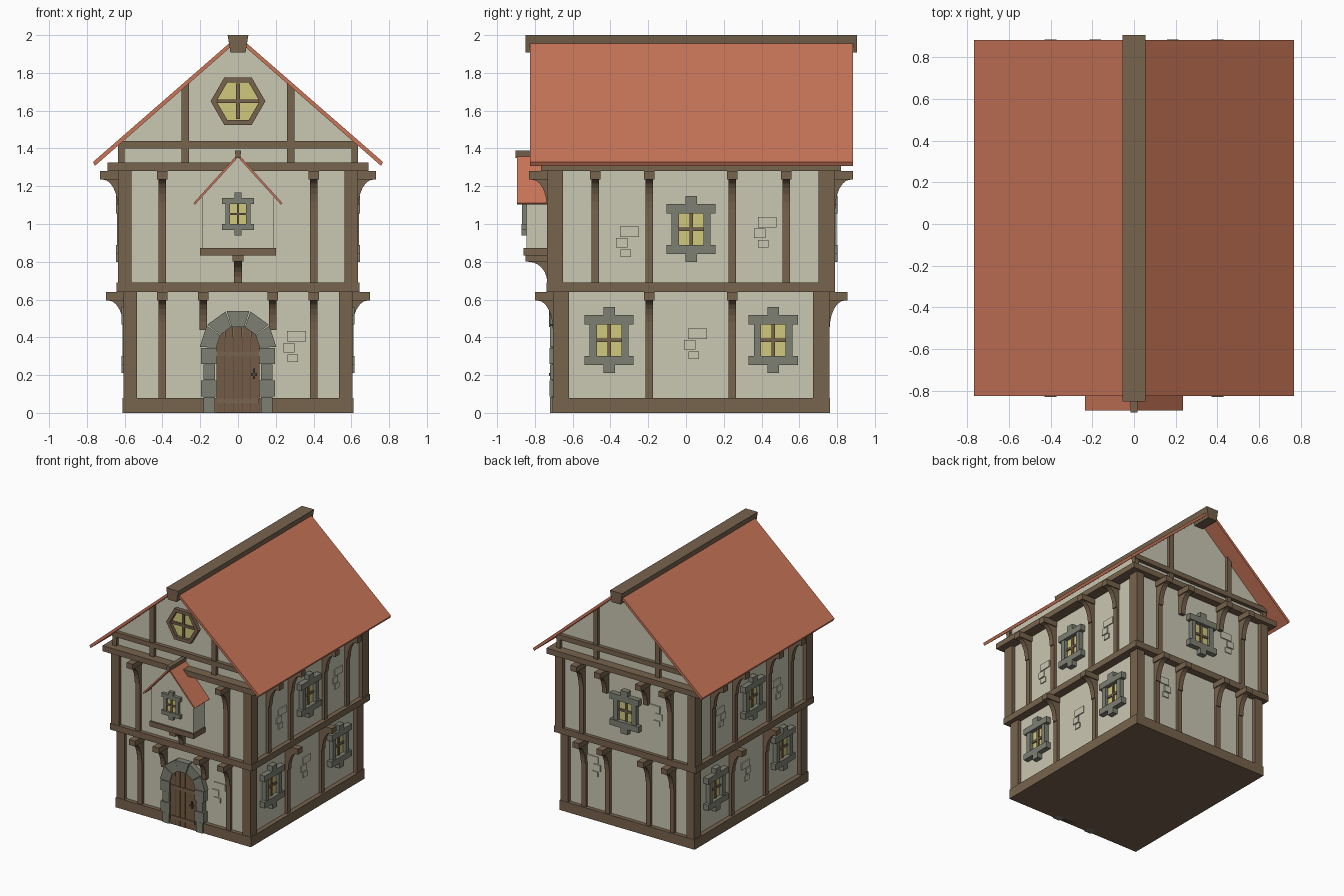
import bpy, bmesh, math

if "Cube" in bpy.data.objects:
    bpy.data.objects.remove(bpy.data.objects["Cube"])

def material(name, r, g, b):
    m = bpy.data.materials.new(name)
    lin = lambda c: (c / 255 / 12.92) if c < 11 else ((c / 255 + 0.055) / 1.055) ** 2.4
    m.diffuse_color = (lin(r), lin(g), lin(b), 1)
    m.use_nodes = True
    m.node_tree.nodes["Principled BSDF"].inputs["Base Color"].default_value = m.diffuse_color
    return m

PLASTER = material("plaster", 202, 199, 178)
TIMBER = material("timber", 119, 99, 77)
ROOF = material("roof_clay", 200, 117, 88)
STONE = material("grey_stone", 126, 128, 114)
GLASS = material("yellow_glass", 208, 200, 124)
DOOR = material("door_wood", 116, 91, 69)
IRON = material("dark_iron", 78, 68, 58)

def build(name, mat, solids):
    """Join prisms, each a (base ring, top ring) pair, into one object."""
    bm = bmesh.new()
    for lo, hi in solids:
        a = [bm.verts.new(p) for p in lo]
        b = [bm.verts.new(p) for p in hi]
        bm.faces.new(a)
        bm.faces.new(b)
        for i in range(len(a)):
            j = (i + 1) % len(a)
            bm.faces.new((a[i], a[j], b[j], b[i]))
    bmesh.ops.recalc_face_normals(bm, faces=bm.faces[:])
    me = bpy.data.meshes.new(name)
    bm.to_mesh(me)
    bm.free()
    me.materials.append(mat)
    ob = bpy.data.objects.new(name, me)
    bpy.context.collection.objects.link(ob)
    return ob

def panel(put, pts, o0, o1):
    """Outline in (u, z), thickened along the wall's outward direction."""
    return [put(u, o0, z) for u, z in pts], [put(u, o1, z) for u, z in pts]

def slab(put, u0, u1, z0, z1, o0, o1):
    return panel(put, [(u0, z0), (u1, z0), (u1, z1), (u0, z1)], o0, o1)

def ybox(x0, x1, y0, y1, z0, z1):
    return slab(lambda u, o, z: (u, o, z), x0, x1, z0, z1, y0, y1)

# Wall frames: u runs along the wall, o outward from the post face
def wall(side, lift=0.0):
    return {"front": lambda u, o, z: (u, -0.705 - lift - o, z),
            "back": lambda u, o, z: (u, 0.76 + lift + o, z),
            "right": lambda u, o, z: (0.605 + lift + o, u, z),
            "left": lambda u, o, z: (-0.605 - lift - o, u, z)}[side]

IN = -0.03     # plaster sits behind the post faces

def bracket(put, u, top, height=0.2, reach=0.095, w=0.02):
    """Square head on a concave curved brace."""
    head = top - 0.045 * height / 0.2
    n = 6
    pts = [(IN, top - height), (0, top - height)]
    for i in range(n + 1):
        t = math.pi / 2 * i / n
        pts.append(((reach - .015) * (1 - math.cos(t)),
                    top - height + (head - top + height) * math.sin(t)))
    pts.append((IN, head))
    return [([put(u - w, o, z) for o, z in pts], [put(u + w, o, z) for o, z in pts]),
            slab(put, u - w - .008, u + w + .008, head, top, IN, reach)]

def window(name, put, u, z, s=1.0, base=IN, depth=0.042):
    def q(u0, u1, z0, z1, o):
        return slab(put, u + u0 * s, u + u1 * s, z + z0 * s, z + z1 * s, base - .005, base + o)
    frame = []
    for k in (-1, 1):
        frame += [q(-.13, .13, *sorted((k * .083, k * .132)), depth),
                  q(-.03, .03, *sorted((k * .132, k * .175)), depth),
                  q(*sorted((k * .065, k * .103)), -.083, .083, depth * .85)]
    build(name + "_stone_frame", STONE, frame)
    build(name + "_glass", GLASS, [q(-.066, .066, -.084, .084, .008)])
    build(name + "_muntins", TIMBER, [q(-.009, .009, -.084, .084, .018),
                                      q(-.066, .066, -.009, .009, .018)])

# Plaster storeys, sill and floor beams
build("ground_walls", PLASTER, [ybox(-.575, .575, -.675, .73, .04, .66)])
build("upper_walls", PLASTER, [ybox(-.605, .605, -.705, .76, .66, 1.3)])
build("sill", TIMBER, [ybox(-.612, .612, -.708, .763, 0, .08)])
build("floor_beam", TIMBER, [ybox(-.642, .642, -.738, .788, .64, .69)])
build("eaves_beam", TIMBER, [ybox(-.69, .69, -.768, .82, 1.28, 1.325)])

# Corner posts
posts = []
for sx in (-1, 1):
    for z0, z1, lift in ((.08, .64, 0), (.69, 1.28, .03)):
        x0, x1 = sorted((sx * (.535 + lift), sx * (.605 + lift)))
        posts += [ybox(x0, x1, -.705 - lift, -.62 - lift, z0, z1),
                  ybox(x0, x1, .672 + lift, .76 + lift, z0, z1)]
build("corner_posts", TIMBER, posts)

# Studs and curved brackets: (position, stud foot) for each storey
LOW, UP = (.08, .64, 0), (.69, 1.28, .03)
layout = {
    ("front", LOW): [(-.4, .08), (-.185, .45), (.185, .45), (.4, .08)],
    ("front", UP): [(-.4, .69), (.4, .69)],
    ("back", LOW): [(-.4, .08), (-.185, .08), (.185, .08), (.4, .08)],
    ("back", UP): [(-.4, .69), (-.185, 1.08), (.185, 1.08), (.4, .69)]}
for side in ("left", "right"):
    layout[side, LOW] = [(-.195, .08), (.245, .08)]
    layout[side, UP] = [(-.48, .69), (-.195, .69), (.245, .69), (.53, .69)]
for (side, (z0, z1, lift)), studs in layout.items():
    put, solids = wall(side, lift), []
    for u, foot in studs:
        solids += [slab(put, u - .02, u + .02, foot, z1, IN - .01, -.008)]
        solids += bracket(put, u, z1)
    build(f"{side}_{'lower' if lift == 0 else 'upper'}_studs", TIMBER, solids)

# Windows
for side in ("left", "right"):
    window(side + "_lower_window_a", wall(side), -.407, .385)
    window(side + "_lower_window_b", wall(side), .462, .385)
    window(side + "_upper_window", wall(side, .03), .027, .973)
window("back_upper_window", wall("back", .03), 0, .973)

# Exposed bricks in the plaster
bricks = [(.04, .06, .1, .055), (0, 0, .06, .05), (.02, -.055, .055, .04)]
for side, lift, u, z in (("front", 0, .27, .345), ("back", 0, .29, .42), ("back", .03, -.29, 1.0),
                         ("left", 0, .02, .36), ("right", 0, .02, .36),
                         ("left", .03, .39, .95), ("right", .03, .39, .95),
                         ("left", .03, -.34, .9), ("right", .03, -.34, .9)):
    put = wall(side, lift)
    build(side + "_bricks", PLASTER,
          [slab(put, u + a - w / 2, u + a + w / 2, z + b - h / 2, z + b + h / 2, IN - .01, IN + .008)
           for a, b, w, h in bricks])

# Door: planks rising under the arch, bands and handle
front = wall("front")
ARC = .345
planks = []
for i in range(5):
    u0, u1 = -.115 + i * .046, -.115 + i * .046 + .043
    top = lambda u: ARC + math.sqrt(max(0, .12 ** 2 - u * u))
    planks.append(panel(front, [(u0, .005), (u1, .005), (u1, top(u1)), (u0, top(u0))], IN - .01, .006))
build("door_planks", DOOR, planks)
build("door_backing", IRON, [slab(front, -.115, .115, 0, .4, IN - .01, .004)])
build("door_bands", TIMBER, [slab(front, -.11, .11, z, z + .025, 0, .012) for z in (.05, .3)])
build("door_handle", IRON, [slab(front, .07, .1, .195, .21, 0, .02),
                            slab(front, .08, .09, .18, .235, 0, .016)])

# Stone door surround: alternating jambs and five arch stones
stones = []
for k in (-1, 1):
    for i in range(4):
        outer = .195 if i % 2 else .182
        inner = .112 if i % 2 else .122
        u0, u1 = sorted((k * outer, k * inner))
        stones.append(slab(front, u0, u1, i * .0865, i * .0865 + .084, IN - .01, .014 + .004 * (i % 2)))
for i in range(5):
    a0, a1 = math.pi * i / 5 + .015, math.pi * (i + 1) / 5 - .015
    ring = [(r * math.cos(a), ARC + r * math.sin(a))
            for r, a in ((.115, a0), (.203, a0), (.203, a1), (.115, a1))]
    stones.append(panel(front, ring, IN - .01, .02 if i == 2 else .015))
build("door_surround", STONE, stones)

# Main roof, ridge and gable
soffit = lambda x: 1.308 + (.765 - abs(x)) * .867
flat = lambda u, o, z: (u, o, z)
for k, name in ((-1, "left"), (1, "right")):
    build(name + "_roof_slope", ROOF, [panel(flat, [
        (0, soffit(0)), (k * .757, 1.308), (k * .768, 1.328), (0, soffit(0) + .026)], -.825, .883)])
build("ridge_beam", TIMBER, [panel(flat, [(-.04, 1.908), (.04, 1.908), (.055, 2), (-.055, 2)], -.85, .905)])
build("attic_wall", PLASTER, [panel(flat, [
    (-.615, 1.3), (.615, 1.3), (.615, soffit(.615)), (0, soffit(0)), (-.615, soffit(.615))], -.69, .745)])
gable = []
for y0, y1 in ((-.715, -.68), (.735, .77)):
    gable.append(ybox(-.635, .635, y0 - .006, y1 + .006, 1.4, 1.44))
    for k in (-1, 1):
        gable.append(panel(flat, [(k * .26, 1.32), (k * .30, 1.32), (k * .30, soffit(.30)),
                                  (k * .26, soffit(.26))], y0, y1))
        gable.append(ybox(*sorted((k * .6, k * .635)), y0, y1, 1.32, 1.4))
build("gable_timbers", TIMBER, gable)

# Hexagonal gable window
hexagon = lambda r: [(r * math.cos(i * math.pi / 3), 1.65 + r * math.sin(i * math.pi / 3)) for i in range(6)]
inner, outer = hexagon(.114), hexagon(.145)
build("hexagon_frame", TIMBER, [panel(flat, [inner[i], outer[i], outer[i - 5], inner[i - 5]], -.68, -.722)
                                for i in range(6)])
build("hexagon_glass", GLASS, [panel(flat, inner, -.68, -.697)])
build("hexagon_muntins", TIMBER, [ybox(-.01, .01, -.71, -.68, 1.555, 1.745),
                                  ybox(-.11, .11, -.71, -.68, 1.64, 1.66)])

# Oriel bay on the front
build("oriel_wall", PLASTER, [panel(flat, [(-.19, .86), (.19, .86), (.19, 1.145), (0, 1.355), (-.19, 1.145)],
                                    -.845, -.69)])
build("oriel_base", TIMBER, [ybox(-.2, .2, -.86, -.69, .832, .873)])
up = wall("front", .03)
build("oriel_bracket", TIMBER, bracket(up, 0, .832, .14, .115)
      + [slab(up, -.02, .02, .69, .82, IN, -.005)])
for k, name in ((-1, "left"), (1, "right")):
    build(f"oriel_{name}_roof", ROOF, [panel(flat, [
        (0, 1.353), (k * .228, 1.102), (k * .236, 1.11), (0, 1.371)], -.895, -.69)])
build("oriel_ridge", TIMBER, [panel(flat, [(-.012, 1.35), (.012, 1.35), (.017, 1.39), (-.017, 1.39)], -.903, -.69)])
window("oriel_window", wall("front", .14), 0, 1.053, .65, 0, .026)
